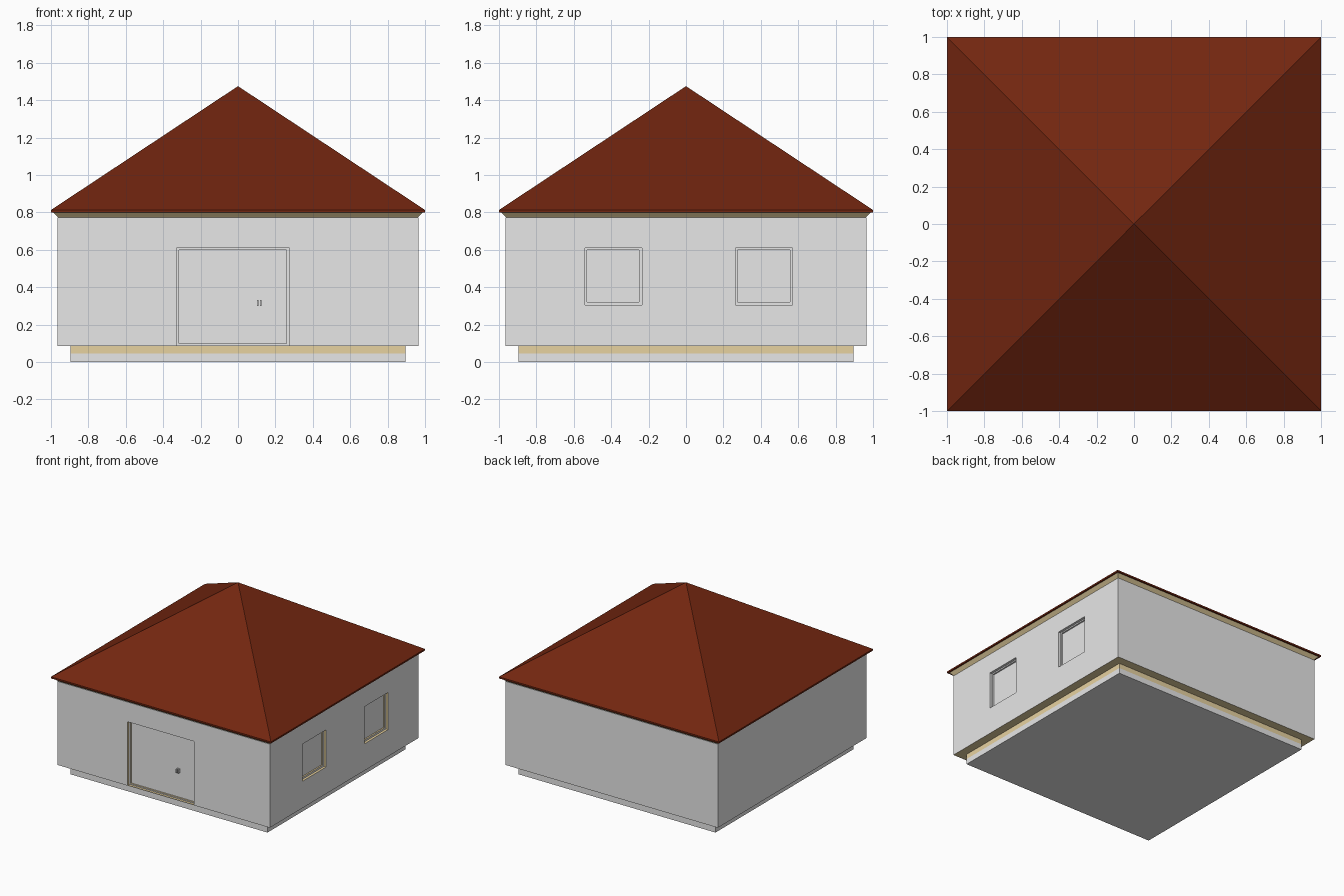
import bpy, bmesh

if "Cube" in bpy.data.objects:
    bpy.data.objects.remove(bpy.data.objects["Cube"])


def material(name, rgb):
    m = bpy.data.materials.new(name)
    m.diffuse_color = (*rgb, 1)
    m.use_nodes = True
    m.node_tree.nodes["Principled BSDF"].inputs["Base Color"].default_value = m.diffuse_color
    return m


GREY = material("pale_grey", (0.8, 0.8, 0.8))
TAN = material("tan", (0.82, 0.66, 0.36))
RED = material("roof_red", (0.17, 0.019, 0.005))


def prism(name, levels, mat):
    """Stack of square rings (half width, z); half width 0 makes a point."""
    bm = bmesh.new()
    rings = []
    for r, z in levels:
        if r == 0:
            rings.append([bm.verts.new((0, 0, z))] * 4)
        else:
            rings.append([bm.verts.new((sx * r, sy * r, z))
                          for sx, sy in ((-1, -1), (1, -1), (1, 1), (-1, 1))])
    for a, b in zip(rings, rings[1:]):
        for i in range(4):
            j = (i + 1) % 4
            bm.faces.new(list(dict.fromkeys((a[i], a[j], b[j], b[i]))))
    bm.faces.new(rings[0][::-1])
    if levels[-1][0]:
        bm.faces.new(rings[-1])
    return finish(name, bm, mat)


def box(name, lo, hi, mat):
    bm = bmesh.new()
    bmesh.ops.create_cube(bm, size=1)
    for v in bm.verts:
        v.co = [(a + b) / 2 + c * (b - a) for a, b, c in zip(lo, hi, v.co)]
    return finish(name, bm, mat)


def finish(name, bm, mat):
    bmesh.ops.recalc_face_normals(bm, faces=bm.faces)
    me = bpy.data.meshes.new(name)
    bm.to_mesh(me)
    bm.free()
    me.materials.append(mat)
    ob = bpy.data.objects.new(name, me)
    bpy.context.collection.objects.link(ob)
    return ob


def cut(target, lo, hi):
    cutter = box("cutter", lo, hi, GREY)
    cutter.hide_render = True
    mod = target.modifiers.new("cut", 'BOOLEAN')
    mod.operation = 'DIFFERENCE'
    mod.solver = 'EXACT'
    mod.object = cutter
    bpy.context.view_layer.objects.active = target
    bpy.ops.object.modifier_apply(modifier=mod.name)
    bpy.data.objects.remove(cutter)


W = 0.965       # wall half width
STEP = 0.02     # depth of outer recess
DEEP = 0.032    # depth of inner recess

# Foundation and floor slab
prism("foundation", [(0.895, 0), (0.895, 0.045)], GREY)
prism("floor_slab", [(0.895, 0.045), (0.895, 0.086)], TAN)

# Walls with stepped recesses for the door and the two right-hand windows
walls = prism("walls", [(W, 0.085), (W, 0.772)], GREY)
cut(walls, (-0.33, -1.1, 0.089), (0.275, -W + STEP, 0.61))
cut(walls, (-0.315, -1.1, 0.098), (0.26, -W + DEEP, 0.60))
for y in (-0.54, 0.265):
    cut(walls, (W - STEP, y, 0.305), (1.1, y + 0.305, 0.61))
    cut(walls, (W - DEEP, y + 0.01, 0.32), (1.1, y + 0.29, 0.60))

# Tan on the underside, door jambs, window sills and window far jambs
walls.data.materials.append(TAN)
for p in walls.data.polygons:
    c, n = p.center, p.normal
    underside = n.z < -0.5 and c.z < 0.087
    inside = max(abs(c.x), abs(c.y)) < W - 0.002 and c.z < 0.77
    door_jamb = inside and c.y < -0.9 and abs(n.y) < 0.5
    sill = inside and c.x > 0.9 and (n.z > 0.5 or n.y < -0.5)
    p.material_index = int(underside or door_jamb or sill)

# Door handle: a back plate with two short posts
front = -W + DEEP
box("handle_plate", (0.102, front - 0.006, 0.298), (0.126, front + 0.002, 0.334), GREY)
for x in (0.102, 0.118):
    box("handle_post", (x, front - 0.022, 0.300), (x + 0.008, front, 0.332), GREY)

# Sloping cornice under the eaves
prism("cornice", [(0.96, 0.77), (0.967, 0.778), (0.99, 0.802)], TAN)

# Pyramid roof with a thin fascia
prism("roof", [(1.0, 0.80), (1.0, 0.813), (0, 1.475)], RED)
